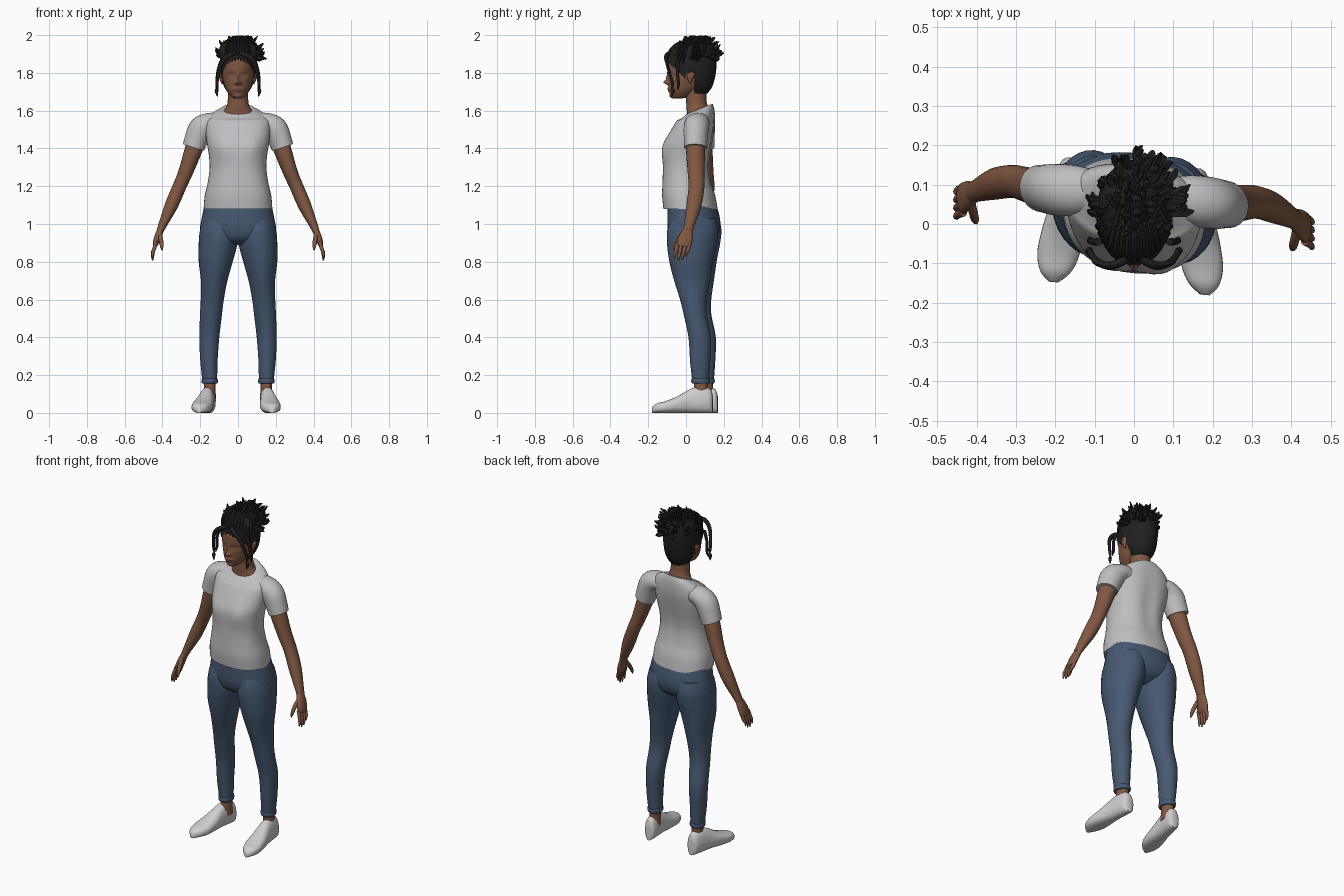
import bpy, bmesh, math, random
from mathutils import Vector

random.seed(4)
X, Y, Z = Vector((1, 0, 0)), Vector((0, 1, 0)), Vector((0, 0, 1))
YAW = 0.085  # slight turn of the body


def material(name, r, g, b):
    m = bpy.data.materials.new(name)
    m.diffuse_color = (r, g, b, 1)
    return m


SKIN = material("brown_skin", 0.22, 0.098, 0.054)
LIPS = material("dark_lips", 0.16, 0.064, 0.042)
HAIR = material("black_hair", 0.014, 0.014, 0.015)
SHIRT = material("light_grey_cotton", 0.52, 0.52, 0.53)
JEANS = material("blue_denim", 0.062, 0.098, 0.165)
SHOE = material("white_canvas", 0.62, 0.62, 0.62)


def spline(rows, steps):
    """Smooth interpolation through the key rows."""
    out = []
    for i in range(len(rows) - 1):
        a, b, c, d = rows[max(i - 1, 0)], rows[i], rows[i + 1], rows[min(i + 2, len(rows) - 1)]
        for k in range(steps):
            t = k / steps
            out.append([0.5 * (2 * q + (r - p) * t + (2 * p - 5 * q + 4 * r - s) * t * t
                               + (3 * q - p - 3 * r + s) * t ** 3) for p, q, r, s in zip(a, b, c, d)])
    return out + [list(rows[-1])]


def loft(bm, rows, n=24, steps=4, ref=Y, axis=None, power=2.0):
    """Skin elliptical rings (x, y, z, half width, half depth) along a path."""
    rows = spline(rows, steps)
    pts = [Vector(r[:3]) for r in rows]
    rings = []
    for i, r in enumerate(rows):
        t = axis or (pts[min(i + 1, len(pts) - 1)] - pts[max(i - 1, 0)]).normalized()
        v = (ref - t * ref.dot(t)).normalized()
        u = v.cross(t)
        ring = []
        for k in range(n):
            c, s = math.cos(math.tau * k / n), math.sin(math.tau * k / n)
            c, s = (math.copysign(abs(w) ** (2 / power), w) for w in (c, s))
            ring.append(bm.verts.new(pts[i] + u * c * r[3] + v * s * r[4]))
        rings.append(ring)
    for a, b in zip(rings, rings[1:]):
        for k in range(n):
            bm.faces.new((a[k], a[(k + 1) % n], b[(k + 1) % n], b[k]))
    bm.faces.new(rings[0])
    bm.faces.new(rings[-1])


def body(rows, cx=0.0):
    """Convert (z, front y, back y, half width) into ring rows."""
    return [(r[4] if len(r) > 4 else cx, (r[1] + r[2]) / 2, r[0], r[3], (r[2] - r[1]) / 2) for r in rows]


def finish(name, bm, *mats, yaw=YAW, angle=50):
    bmesh.ops.recalc_face_normals(bm, faces=bm.faces)
    for v in bm.verts:
        v.co.y -= yaw * v.co.x
    for f in bm.faces:
        f.smooth = True
    me = bpy.data.meshes.new(name)
    bm.to_mesh(me)
    bm.free()
    me.set_sharp_from_angle(angle=math.radians(angle))
    for m in mats:
        me.materials.append(m)
    ob = bpy.data.objects.new(name, me)
    bpy.context.collection.objects.link(ob)
    return ob


def bump(co, x, z, sx, sz):
    return math.exp(-((co.x - x) / sx) ** 2 - ((co.z - z) / sz) ** 2)


# Shirt body, with bust, spine groove and lowered front neckline
bm = bmesh.new()
loft(bm, body([(1.08, -.118, .166, .182), (1.15, -.125, .155, .176), (1.22, -.123, .135, .16),
               (1.30, -.12, .125, .15), (1.37, -.115, .13, .155), (1.43, -.105, .14, .165),
               (1.50, -.075, .15, .172), (1.55, -.045, .153, .168), (1.59, -.015, .15, .135),
               (1.615, .0, .142, .088)]), n=48, axis=Z, power=2.25)
for v in bm.verts:
    c = v.co
    if c.y < 0:
        c.y -= .018 * (bump(c, .075, 1.4, .06, .07) + bump(c, -.075, 1.4, .06, .07))
    elif c.y > .08:
        c.y -= .012 * bump(c, 0, 1.36, .04, .16)
    if c.z > 1.55:
        c.z += (c.y - .09) * .4 * (c.z - 1.55) / .065
finish("shirt_body", bm, SHIRT)

# Jeans seat
bm = bmesh.new()
loft(bm, body([(1.10, -.095, .16, .178), (1.03, -.097, .178, .192), (.97, -.094, .178, .2),
               (.92, -.075, .15, .17), (.89, -.03, .09, .08)]), n=40, axis=Z, power=2.2)
finish("jeans_seat", bm, JEANS)

# Neck
bm = bmesh.new()
loft(bm, body([(1.55, -.0, .14, .1), (1.59, .005, .135, .083), (1.62, .002, .118, .062),
               (1.66, .0, .108, .054), (1.74, -.01, .11, .052)]), axis=Z)
finish("neck", bm, SKIN)

# Head with sculpted brow, nose, eye sockets, lips and chin
bm = bmesh.new()
loft(bm, body([(1.664, -.066, -.02, .016), (1.675, -.08, .02, .036), (1.71, -.09, .07, .062),
               (1.75, -.093, .11, .076), (1.79, -.096, .13, .083), (1.83, -.1, .14, .085),
               (1.87, -.096, .14, .082), (1.91, -.07, .12, .066), (1.94, -.02, .08, .03)]),
     n=96, steps=10, axis=Z, power=2.1)
for v in bm.verts:
    c = v.co
    if c.y < 0:
        c.y -= (.024 * bump(c, 0, 1.75, .013, .012) + .01 * bump(c, 0, 1.775, .009, .022)
                + .007 * bump(c, 0, 1.716, .024, .007) + .006 * bump(c, 0, 1.704, .02, .006)
                + .006 * bump(c, 0, 1.675, .02, .012))
        for s in (-1, 1):
            c.y -= (.008 * bump(c, .014 * s, 1.745, .007, .008) - .009 * bump(c, .034 * s, 1.788, .02, .012)
                    + .005 * bump(c, .034 * s, 1.786, .013, .007))
for f in bm.faces:
    c = f.calc_center_median()
    f.material_index = int(c.y < -.07 and abs(c.z - 1.71) < .011 - .35 * abs(c.x))
finish("head", bm, SKIN, LIPS, yaw=0)

# Ears
for s, side in ((-1, "left"), (1, "right")):
    bm = bmesh.new()
    loft(bm, [(.083 * s, .028, 1.742, .003, .004), (.087 * s, .022, 1.76, .008, .012),
              (.091 * s, .026, 1.79, .009, .02), (.088 * s, .03, 1.808, .003, .006)], n=12, axis=Z)
    finish("ear_" + side, bm, SKIN, yaw=0)

# Pulled back hair, trimmed along the hairline
bm = bmesh.new()
loft(bm, body([(1.69, .0, .112, .05), (1.72, -.03, .135, .07), (1.76, -.07, .15, .086),
               (1.80, -.1, .158, .093), (1.84, -.108, .162, .096), (1.88, -.103, .162, .094),
               (1.92, -.078, .155, .088), (1.95, -.04, .14, .072), (1.97, .02, .11, .035)]),
     n=80, steps=8, axis=Z)


def below_hairline(c):
    if c.y > .045:
        return False
    return c.z < (1.875 - .9 * (c.y + .1) - .2 * abs(c.x) if c.y < 0.0 else 1.80)


bmesh.ops.delete(bm, geom=[f for f in bm.faces if below_hairline(f.calc_center_median())], context='FACES')
finish("hair_cap", bm, HAIR, yaw=0)

# Rows of locks swept back over the cap
bm = bmesh.new()
for i in range(15):
    a = -1.25 + 2.5 * i / 14
    sx, cx = math.sin(a), math.cos(a)
    loft(bm, [(.088 * sx, .02 - .115 * cx, 1.87 - .04 * abs(sx), .006, .004),
              (.092 * sx, .03 - .11 * cx, 1.915, .013, .009),
              (.075 * sx, .04 - .07 * cx, 1.955, .013, .009),
              (.045 * sx, .09 - .03 * cx, 1.975, .005, .005)], n=6, steps=3, ref=X if abs(a) < .8 else Y)
# Loose pointed locks around the crown and the back
for i in range(190):
    a = random.uniform(0, math.tau)
    e = random.uniform(-.15, 1.35)
    d = Vector((math.cos(a) * math.cos(e), math.sin(a) * math.cos(e), math.sin(e)))
    if d.y < -.35 and d.z < .55:
        continue
    root = Vector((.008 + .085 * d.x, .055 + .095 * d.y, 1.885 + .075 * d.z))
    k = random.uniform(1.2, 1.42)
    tip = Vector((.012 + .09 * k * d.x, .062 + .092 * k * d.y, 1.897 + .077 * k * d.z))
    tip += Vector([random.uniform(-.02, .02) for _ in range(3)])
    tip.z = min(tip.z, 1.995)
    mid = (root + tip) / 2 + d * .012
    w = random.uniform(.008, .013)
    loft(bm, [(*root, w, w), (*mid, w, w * .8), (*tip, .002, .002)], n=5, steps=2,
         ref=Z if abs(d.z) < .7 else X)
finish("hair_locks", bm, HAIR, yaw=0)

# Curled strands hanging beside the face
for s, side in ((-1, "left"), (1, "right")):
    bm = bmesh.new()
    loft(bm, [(.015 * s, -.085, 1.905, .012, .012), (.055 * s, -.106, 1.888, .013, .011),
              (.088 * s, -.1, 1.85, .012, .009), (.104 * s, -.085, 1.79, .009, .008),
              (.112 * s, -.07, 1.74, .008, .008), (.106 * s, -.075, 1.72, .004, .005),
              (.114 * s, -.068, 1.705, .01, .01), (.108 * s, -.075, 1.675, .002, .002)], n=8)
    loft(bm, [(.09 * s, -.045, 1.86, .01, .01), (.108 * s, -.045, 1.8, .008, .008),
              (.112 * s, -.04, 1.74, .007, .008), (.118 * s, -.045, 1.71, .002, .002)], n=8)
    finish("face_strand_" + side, bm, HAIR, yaw=0)

for s, side in ((-1, "left"), (1, "right")):
    # Sleeve
    bm = bmesh.new()
    loft(bm, [(.1 * s, .075, 1.535, .05, .055), (.15 * s, .073, 1.535, .054, .064),
              (.195 * s, .07, 1.505, .066, .066), (.222 * s, .07, 1.445, .062, .062),
              (.236 * s, .07, 1.405, .058, .06)], n=28)
    finish("sleeve_" + side, bm, SHIRT)

    # Arm
    bm = bmesh.new()
    loft(bm, [(.2 * s, .07, 1.49, .045, .047), (.233 * s, .07, 1.4, .047, .05),
              (.275 * s, .077, 1.28, .039, .045), (.309 * s, .082, 1.2, .036, .042),
              (.352 * s, .072, 1.1, .035, .04), (.397 * s, .052, 1.0, .023, .029),
              (.412 * s, .045, .965, .019, .027)], n=20)
    finish("arm_" + side, bm, SKIN)

    # Hand with four fingers and a thumb
    bm = bmesh.new()
    loft(bm, [(.405 * s, .048, .98, .018, .025), (.422 * s, .038, .94, .018, .036),
              (.435 * s, .028, .9, .016, .04), (.441 * s, .024, .88, .01, .036)], n=16)
    for k in range(4):
        y, drop = .055 - .021 * k, (.022, .004, 0, .012)[k]
        loft(bm, [(.434 * s, y, .9, .01, .01), (.447 * s, y - .006, .86, .0095, .0095),
                  (.452 * s, y - .012, .83 + drop, .008, .008),
                  (.452 * s, y - .015, .806 + drop, .003, .003)], n=10)
    loft(bm, [(.415 * s, .02, .95, .012, .013), (.408 * s, -.008, .915, .012, .012),
              (.404 * s, -.024, .885, .01, .01), (.402 * s, -.032, .86, .003, .003)], n=10)
    finish("hand_" + side, bm, SKIN)

    # Trouser leg with rolled cuff
    bm = bmesh.new()
    loft(bm, body([(z, f, b, w, x * s) for z, f, b, w, x in (
        (1.03, -.07, .165, .085, .1), (.97, -.09, .179, .1, .101), (.9, -.092, .172, .103, .105),
        (.8, -.078, .152, .09, .118), (.7, -.052, .137, .07, .126), (.6, -.02, .122, .061, .136),
        (.52, .0, .122, .058, .143), (.4, .026, .145, .053, .152), (.28, .034, .142, .046, .154),
        (.2, .042, .137, .041, .151), (.165, .045, .135, .039, .15))]), n=32, axis=Z)
    loft(bm, body([(.155, .045, .135, .039), (.162, .041, .139, .043), (.177, .041, .139, .043),
                   (.184, .046, .134, .038)], .15 * s), axis=Z)
    finish("trouser_leg_" + side, bm, JEANS)

    # Ankle
    bm = bmesh.new()
    loft(bm, body([(.07, .05, .14, .034), (.13, .055, .13, .031), (.18, .055, .13, .032)], .15 * s), axis=Z)
    finish("ankle_" + side, bm, SKIN)

    # Shoe, flattened at the sole and toed out
    bm = bmesh.new()
    toe = .055 if s < 0 else .03
    x0 = .15
    loft(bm, [((x0 + toe * t) * s, .155 - .32 * t, h / 2, w, h / 2) for t, h, w in (
        (0, .09, .02), (.04, .125, .034), (.15, .138, .04), (.3, .135, .042), (.42, .118, .045),
        (.6, .085, .052), (.78, .062, .053), (.92, .05, .038), (1, .03, .012))],
         n=28, ref=Z, axis=Vector((0, -1, 0)), power=2.5)
    for v in bm.verts:
        v.co.z = max(v.co.z, .006 if v.co.z > .004 else 0)
        # Top line slopes in towards the ankle
        if v.co.z > .06:
            v.co.x += (x0 * s - v.co.x) * (v.co.z - .06) * 3
    finish("shoe_" + side, bm, SHOE)
